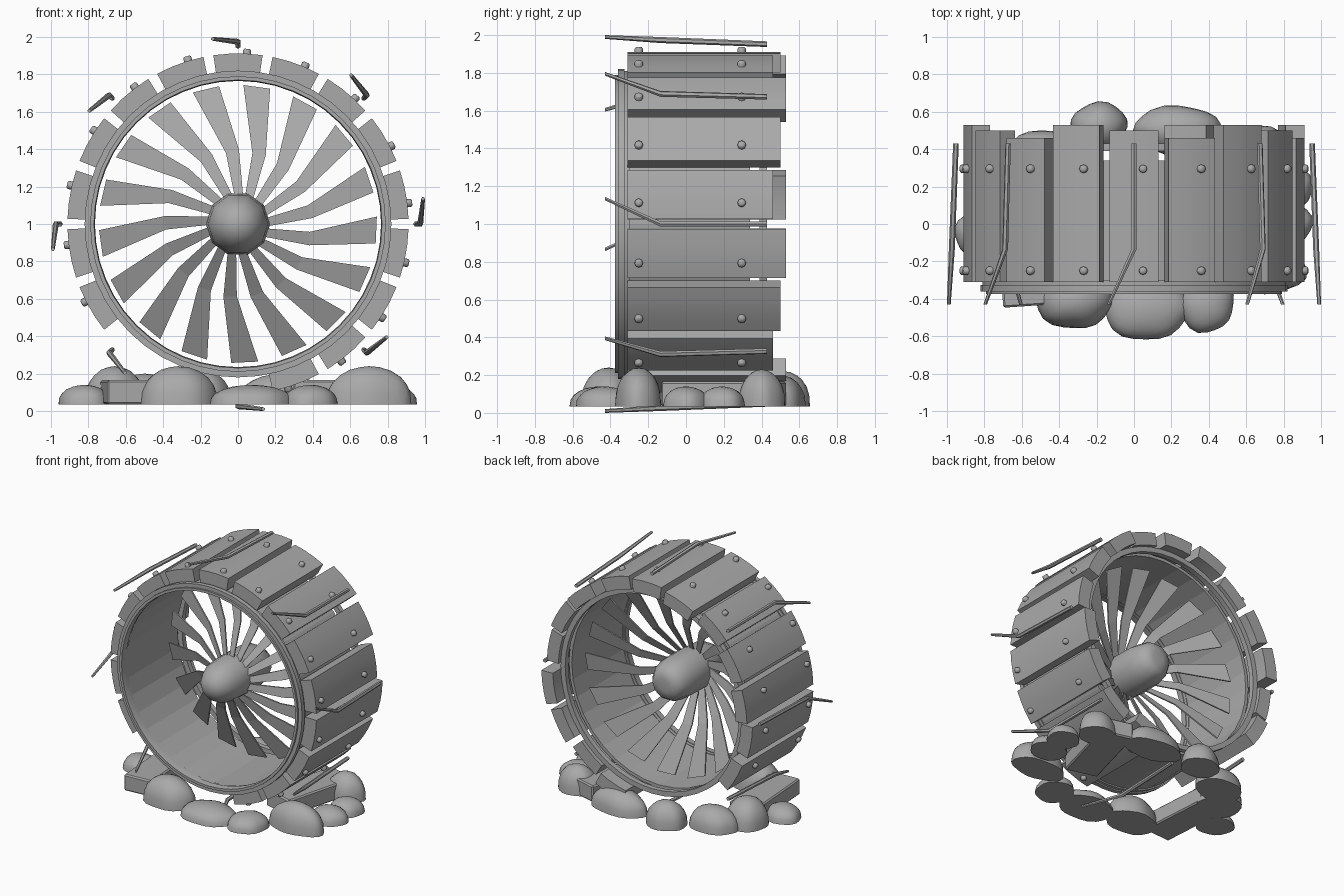
import bpy, bmesh, math, random
from mathutils import Vector, Matrix

if "Cube" in bpy.data.objects:
    bpy.data.objects.remove(bpy.data.objects["Cube"])

random.seed(4)
grey = bpy.data.materials.new("stone_grey")
grey.diffuse_color = (0.4, 0.4, 0.4, 1)
grey.use_nodes = True
grey.node_tree.nodes["Principled BSDF"].inputs["Base Color"].default_value = grey.diffuse_color
CZ = 1.0  # height of the wheel axis


def pol(r, deg, y):
    a = math.radians(deg)
    return Vector((r * math.cos(a), y, CZ + r * math.sin(a)))


def finish(bm, name, smooth=None):
    bmesh.ops.recalc_face_normals(bm, faces=bm.faces)
    me = bpy.data.meshes.new(name)
    bm.to_mesh(me)
    bm.free()
    me.materials.append(grey)
    ob = bpy.data.objects.new(name, me)
    bpy.context.collection.objects.link(ob)
    if smooth:
        bpy.ops.object.select_all(action='DESELECT')
        ob.select_set(True)
        bpy.context.view_layer.objects.active = ob
        bpy.ops.object.shade_smooth_by_angle(angle=math.radians(smooth))
    return ob


def loft(bm, sections, closed=False):
    """Skin a row of equal point loops; cap both ends unless closed."""
    rows = [[bm.verts.new(p) for p in s] for s in sections]
    n = len(rows[0])
    pairs = list(zip(rows, rows[1:]))
    if closed:
        pairs.append((rows[-1], rows[0]))
    for a, b in pairs:
        for i in range(n):
            j = (i + 1) % n
            bm.faces.new((a[i], a[j], b[j], b[i]))
    if not closed:
        bm.faces.new(rows[0])
        bm.faces.new(rows[-1])


def ring(name, profile, n, smooth=None):
    bm = bmesh.new()
    loft(bm, [[pol(r, 360 * i / n, y) for r, y in profile] for i in range(n)], True)
    return finish(bm, name, smooth)


# Drum liner, stepped front rim and rear hoop
ring("drum_liner", [(0.775, -0.33), (0.80, -0.33), (0.80, 0.34), (0.775, 0.34)], 36)
ring("front_rim", [(0.765, -0.34), (0.77, -0.375), (0.79, -0.375), (0.79, -0.36),
                   (0.82, -0.36), (0.82, -0.325), (0.765, -0.325)], 48, 30)
ring("front_hoop", [(0.77, -0.325), (0.81, -0.325), (0.81, -0.30), (0.77, -0.30)], 48, 30)
ring("rear_hoop", [(0.77, 0.39), (0.81, 0.39), (0.81, 0.43), (0.77, 0.43)], 48, 30)

# Outer tread panels, leaving out the broken-away ones
ends = (0.46, 0.50, 0.53)
for k in range(18):
    c = 10 + 20 * k
    if c in (230, 250, 270):
        continue
    bm = bmesh.new()
    secs = []
    for t in (-1, -0.33, 0.33, 1):
        secs.append([pol(0.81, c + 8.3 * t, -0.31), pol(0.912, c + 8.3 * t, -0.31),
                     pol(0.912, c + 8.3 * t, ends[k % 3]), pol(0.81, c + 8.3 * t, ends[k % 3])])
    loft(bm, secs)
    finish(bm, "tread_panel", 30)
    # Two bolts on each panel
    bm = bmesh.new()
    for y in (-0.25, 0.295):
        a = c - 3
        loft(bm, [[pol(r, a, y) + s * (math.cos(q * math.pi / 4) * Vector((0, 1, 0)) +
                   math.sin(q * math.pi / 4) * (pol(1, a + 90, 0) - Vector((0, 0, CZ))))
                   for q in range(8)] for r, s in ((0.90, 0.022), (0.93, 0.022), (0.938, 0.015))])
    finish(bm, "panel_bolts", 60)

# Hub: long barrel with a domed nose
hub_profile = [(-0.37, 0.03), (-0.35, 0.08), (-0.30, 0.125), (-0.21, 0.16), (-0.05, 0.172),
               (0.12, 0.168), (0.22, 0.145), (0.27, 0.11), (0.28, 0.05)]
bm = bmesh.new()
loft(bm, [[pol(r, 36 * q, y) for q in range(10)] for y, r in hub_profile])
finish(bm, "hub", 60)

# Swept fan blades: (radius, lag, half width, depth, pitch)
stations = ((0.14, 16, 0.022, -0.09, 0.005), (0.39, 9, 0.036, 0.04, 0.008),
            (0.74, 0, 0.072, 0.20, 0.012))
for k in range(17):
    tip = -2.5 + 360 / 17 * k
    side = pol(1, tip + 90, 0) - Vector((0, 0, CZ))
    bm = bmesh.new()
    secs = []
    for r, lag, w, y, p in stations:
        m = pol(r, tip - lag, y)
        e = side * w + Vector((0, p, 0))
        th = Vector((0, 0.006, 0))
        secs.append([m - e - th, m + e - th, m + e + th, m - e + th])
    loft(bm, secs)
    finish(bm, "fan_blade")

# Eight bent rods around the wheel
for k in range(8):
    d = 45 * k
    rad = pol(1, d, 0) - Vector((0, 0, CZ))
    tan = pol(1, d + 90, 0) - Vector((0, 0, CZ))
    bm = bmesh.new()
    secs = []
    for y, r, t, s in ((0.43, 0.952, 0, 0.015), (-0.135, 0.974, 0, 0.016), (-0.43, 0.99, 0.135, 0.010)):
        m = rad * r + tan * t + Vector((0, y, CZ))
        secs.append([m + s * (rad * math.cos(q * math.pi / 3) + tan * math.sin(q * math.pi / 3))
                     for q in range(6)])
    loft(bm, secs)
    finish(bm, "bent_rod", 30)


# Rubble: flat-bottomed boulders (x, y, half x, half y, top)
def rock(x, y, a, b, h):
    bm = bmesh.new()
    bmesh.ops.create_icosphere(bm, subdivisions=3, radius=1)
    bmesh.ops.bisect_plane(bm, geom=bm.verts[:] + bm.edges[:] + bm.faces[:], plane_co=(0, 0, 0),
                           plane_no=(0, 0, 1), clear_inner=True, dist=0.001)
    bmesh.ops.holes_fill(bm, edges=[e for e in bm.edges if e.is_boundary], sides=0)
    lobes = [random.uniform(0, 6.28) for _ in range(3)]
    for v in bm.verts:
        p = v.co.copy()
        t = math.atan2(p.y, p.x)
        f = 0.99 + 0.05 * math.sin(2 * t + lobes[0]) + 0.03 * math.sin(5 * t + lobes[1])
        z = max(0, p.z) ** 0.85 * (1 + 0.05 * math.sin(3 * t + lobes[2]) * (1 - p.z))
        v.co = (x + a * p.x * f, y + b * p.y * f, 0.035 + min(z, 1) * (h - 0.035))
    finish(bm, "rubble_rock", 25)


rocks = ((-0.32, -0.41, 0.20, 0.16, 0.24), (0.07, -0.46, 0.22, 0.17, 0.14),
         (0.39, -0.43, 0.15, 0.15, 0.14), (0.70, -0.25, 0.22, 0.13, 0.24),
         (0.81, 0.00, 0.14, 0.13, 0.14), (0.83, 0.19, 0.13, 0.12, 0.14),
         (0.68, 0.40, 0.16, 0.12, 0.23), (0.24, 0.50, 0.25, 0.13, 0.20),
         (-0.19, 0.52, 0.16, 0.13, 0.22), (-0.66, 0.17, 0.17, 0.16, 0.24),
         (-0.82, -0.06, 0.14, 0.13, 0.14), (-0.50, 0.36, 0.20, 0.14, 0.20))
for r in rocks:
    rock(*r)


# Broken slabs lying among the rocks
def slab(x, y, sx, sy, z0, z1, turn):
    bm = bmesh.new()
    bmesh.ops.create_cube(bm, size=1)
    bmesh.ops.transform(bm, verts=bm.verts, matrix=Matrix.Translation((x, y, (z0 + z1) / 2))
                        @ Matrix.Rotation(math.radians(turn), 4, 'Z')
                        @ Matrix.Diagonal((sx, sy, z1 - z0, 1)))
    bmesh.ops.bevel(bm, geom=bm.edges, offset=0.01, segments=1, affect='EDGES')
    finish(bm, "broken_slab")


slab(-0.60, -0.14, 0.24, 0.60, 0.035, 0.165, 4)
slab(0.50, 0.20, 0.26, 0.62, 0.035, 0.165, -15)
